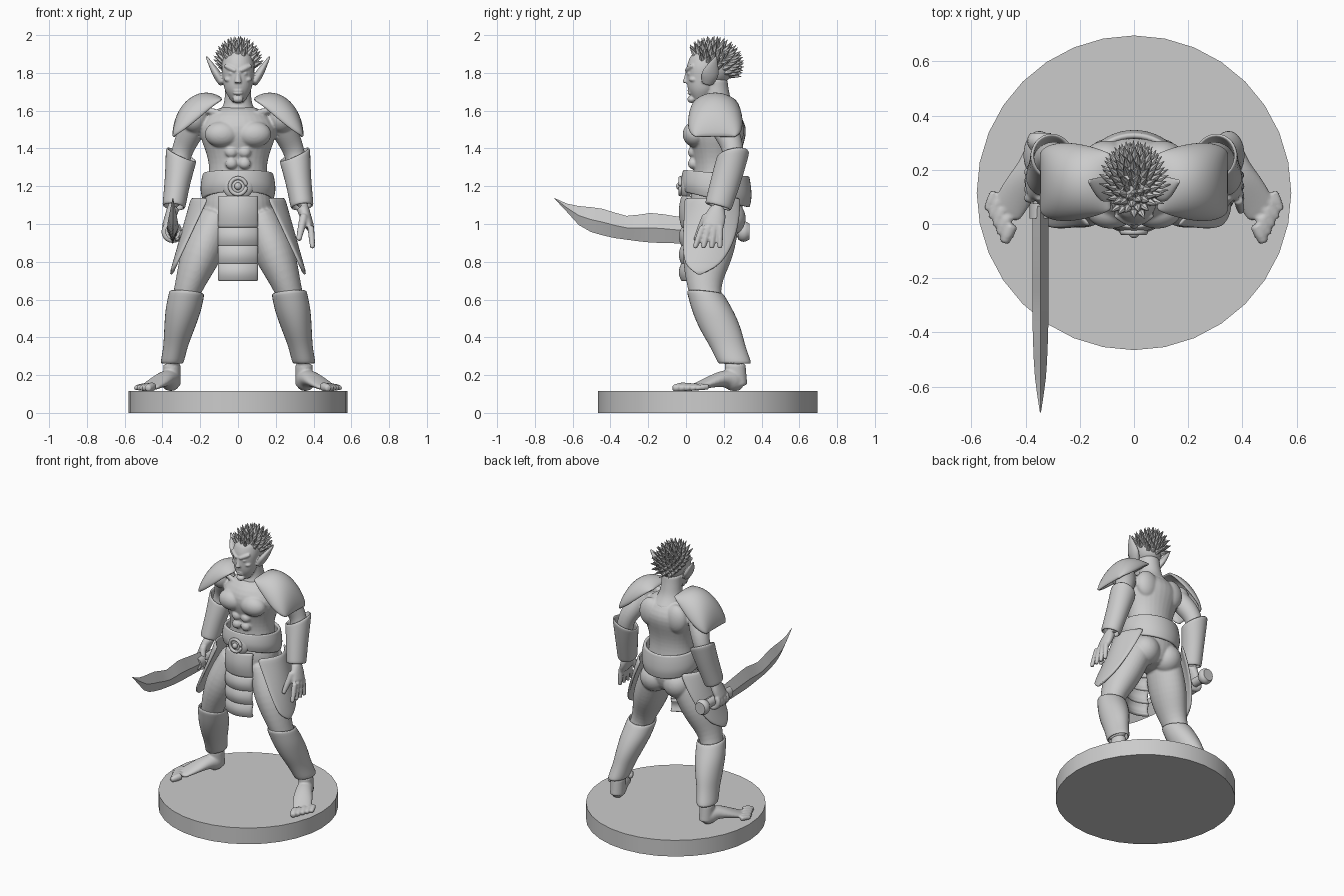
import bpy, bmesh, math
from mathutils import Vector, Matrix

cube = bpy.data.objects.get("Cube")
if cube:
    bpy.data.objects.remove(cube, do_unlink=True)

GREY = (.6, .6, .6, 1)
material = bpy.data.materials.new("plain grey")
material.use_nodes = True
material.diffuse_color = GREY
material.node_tree.nodes["Principled BSDF"].inputs["Base Color"].default_value = GREY

X_AXIS, Y_AXIS, Z_AXIS = Matrix.Identity(3)
SIDES = {"left": 1, "right": -1}
STEPS = 12

# Joints of the left side, mirrored for the right
SHOULDER, ELBOW, WRIST = (.2, .16, 1.58), (.3, .25, 1.37), (.34, .17, 1.09)
PALM, HIP, KNEE = (.38, .14, .98), (.1, .16, 1.07), (.27, .1, .64)
ANKLE, HEEL, INSTEP, TOES = (.35, .26, .26), (.34, .3, .15), (.38, .2, .18), (.48, .03, .13)
GRIP = Vector((-.345, .15, .96))
WAIST = .16


def ramp(values, t):
    """Smooth interpolation through evenly spaced values."""
    last = len(values) - 1
    i = min(int(t * last), last - 1)
    f = t * last - i
    a, b = values[i], values[i + 1]
    before = values[i - 1] if i else a * 2 - b
    after = values[i + 2] if i + 1 < last else b * 2 - a
    h = f * f * (3 - 2 * f)
    slope_in, slope_out = (b - before) / 2, (after - a) / 2
    return a * (1 - h) + b * h + slope_in * (f * (1 - f) ** 2) - slope_out * (f * f * (1 - f))


def limb(bm, path, radii, flat=(1, 1), side=1, sides=16, axis=None, ref=None, caps=True):
    """Loft ellipses along a path; flat is the depth to width ratio."""
    path = [Vector((side * x, y, z)) for x, y, z in path]
    centres = [ramp(path, k / STEPS) for k in range(STEPS + 1)]
    if ref is None:
        span = path[-1] - path[0]
        ref = Y_AXIS if abs(span.z) > span.length / 2 else Z_AXIS
    rings = []
    for k, centre in enumerate(centres):
        along = axis or centres[min(k + 1, STEPS)] - centres[max(k - 1, 0)]
        across = along.cross(ref).normalized()
        depth = across.cross(along).normalized() * ramp(flat, k / STEPS)
        radius = ramp(radii, k / STEPS)
        angles = [math.tau * j / sides for j in range(sides)]
        rings.append([bm.verts.new(centre + radius * (across * math.cos(a) + depth * math.sin(a)))
                      for a in angles])
    for low, high in zip(rings, rings[1:]):
        for j in range(sides):
            bm.faces.new((low[j - 1], low[j], high[j], high[j - 1]))
    if caps:
        bm.faces.new(rings[0])
        bm.faces.new(rings[-1])
    return rings


def ball(bm, centre, size, side=1):
    x, y, z = centre
    place = Matrix.Translation((side * x, y, z)) @ Matrix.Diagonal((*size, 1))
    bmesh.ops.create_uvsphere(bm, u_segments=16, v_segments=10, radius=1, matrix=place)


def sheet(bm, surface, side=1, cells=10):
    """Grid surface from a function of u and v."""
    grid = []
    for i in range(cells + 1):
        row = [surface(i / cells, j / cells) for j in range(cells + 1)]
        grid.append([bm.verts.new((side * x, y, z)) for x, y, z in row])
    for a, b in zip(grid, grid[1:]):
        for j in range(cells):
            bm.faces.new((a[j], a[j + 1], b[j + 1], b[j]))


def finish(bm, name, voxel=0, thickness=0, sharp=False):
    """Turn the mesh into an object, either rounded or with crisp edges."""
    bmesh.ops.recalc_face_normals(bm, faces=bm.faces)
    mesh = bpy.data.meshes.new(name)
    bm.to_mesh(mesh)
    bm.free()
    part = bpy.data.objects.new(name, mesh)
    bpy.context.collection.objects.link(part)
    mesh.materials.append(material)
    mesh.polygons.foreach_set("use_smooth", [True] * len(mesh.polygons))
    if sharp:
        bpy.ops.object.select_all(action="DESELECT")
        part.select_set(True)
        bpy.context.view_layer.objects.active = part
        bpy.ops.object.shade_smooth_by_angle(angle=math.radians(30))
        return
    if thickness:
        shell = part.modifiers.new("thickness", "SOLIDIFY")
        shell.thickness, shell.offset = thickness, 0
    rounding = part.modifiers.new("rounding", "SUBSURF")
    rounding.levels = rounding.render_levels = 1
    if voxel:
        merge = part.modifiers.new("merge", "REMESH")
        merge.mode, merge.voxel_size, merge.use_smooth_shade = "VOXEL", voxel, True
        soften = part.modifiers.new("soften", "SMOOTH")
        soften.factor, soften.iterations = .5, 3


# Round base
bm = bmesh.new()
bmesh.ops.create_cone(bm, cap_ends=True, segments=32, radius1=.58, radius2=.58, depth=.115,
                      matrix=Matrix.Translation((0, .115, .0575)))
finish(bm, "base", sharp=True)

# Body: torso, limbs, hands and feet merged into one skin
bm = bmesh.new()
limb(bm, [(0, WAIST, .95), (0, WAIST, 1.63)],
     (.12, .18, .185, .165, .155, .17, .205, .2, .09), flat=(.78, .78), axis=Z_AXIS)
for side in SIDES.values():
    ball(bm, (.085, .05, 1.475), (.095, .07, .07), side)      # chest
    ball(bm, (.1, .25, 1.5), (.085, .06, .1), side)           # shoulder blade
    ball(bm, (.23, .16, 1.56), (.075, .085, .08), side)       # shoulder
    ball(bm, (.09, .22, 1.03), (.1, .1, .1), side)            # buttock
    for height in (1.38, 1.32):
        ball(bm, (.035, .035, height), (.034, .026, .03), side)   # stomach
    limb(bm, [(.02, .07, 1.57), (.2, .13, 1.61)], (.016, .018), side=side)   # collar bone
    limb(bm, [SHOULDER, ELBOW, WRIST], (.066, .068, .056, .056, .036), side=side)
    limb(bm, [WRIST, PALM], (.034, .03, .025), (1.1, 1.9, 2.3), side)
    limb(bm, [(.35, .11, 1.05), (.32, .05, .91)], (.022, .02, .014), side=side)   # thumb
    limb(bm, [HIP, KNEE, ANKLE], (.1, .11, .072, .066, .047), (1.3, 1.2, 1.2), side)
    limb(bm, [ANKLE, (.35, .27, .14)], (.047, .047), (1.2, 1.2), side)
    limb(bm, [HEEL, INSTEP, TOES], (.035, .053, .056, .065, .06), (1, 1.1, .8, .45, .25), side)
    for i in range(5):
        tip = Vector((.48 + .016 * i, .03 * i - .07, .13))
        radius = .024 - .002 * i
        limb(bm, [tip + Vector((-.03, .07, .01)), tip], (radius, radius, radius * .7), side=side)
for i in range(4):
    # Spread fingers on the left, curled ones on the right
    limb(bm, [(.385, .09 + .03 * i, .99), (.395, .045 * (i + 1), .87)], (.018, .017, .013))
    curl = [2.2 + .85 * k for k in range(6)]
    limb(bm, [GRIP + Vector((math.cos(a), 0, math.sin(a))) * .045
              + Y_AXIS * .032 * (i - 1.7) for a in curl], (.018, .018), ref=Y_AXIS)
for v in bm.verts:
    v.co.z = max(v.co.z, .11)
finish(bm, "body", voxel=.007)

# Head with neck, face and pointed ears
bm = bmesh.new()
ball(bm, (0, .125, 1.84), (.09, .12, .1))
limb(bm, [(0, .08, 1.64), (0, .1, 1.9)], (.03, .07, .083, .088, .07), (1.06, 1.06), axis=Z_AXIS)
limb(bm, [(0, .15, 1.77), (0, .18, 1.56)], (.07, .07, .08, .12), axis=Z_AXIS)
limb(bm, [(0, .01, 1.82), (0, 0, 1.745)], (.011, .013, .021))     # nose
for height in (1.706, 1.692):
    ball(bm, (0, .02, height), (.028, .013, .007))                # lips
ball(bm, (0, .03, 1.66), (.03, .024, .02))                        # chin
for side in SIDES.values():
    limb(bm, [(.01, 0, 1.81), (.07, .035, 1.84)], (.01, .014, .01), side=side)   # brow
    ball(bm, (.035, .02, 1.796), (.016, .014, .009), side)        # eye
    ball(bm, (.05, .04, 1.765), (.024, .024, .015), side)         # cheek
    limb(bm, [(.08, .11, 1.74), (.17, .16, 1.89)], (.02, .023, .015, .004), (1.5, 2, 2, 1.5),
         side, ref=Y_AXIS)                                        # ear
finish(bm, "head", voxel=.005)

# Spiky hair: a cap with cones spread evenly over it
bm = bmesh.new()
crown, cap = Vector((0, .14, 1.84)), Vector((.09, .12, .107))
ball(bm, crown, cap)
COUNT = 190
for i in range(COUNT):
    height, turn = 1 - 2 * (i + .5) / COUNT, i * math.pi * (3 - math.sqrt(5))
    reach = math.sqrt(1 - height * height)
    outward = Vector((reach * math.cos(turn), reach * math.sin(turn), height))
    root = crown + outward * cap
    if root.z > max(1.785, 1.92 - .55 * root.y):
        aim = (outward + Vector((0, .25, .35))).normalized()
        place = Matrix.Translation(root + aim * .017) @ aim.to_track_quat("Z", "Y").to_matrix().to_4x4()
        bmesh.ops.create_cone(bm, cap_ends=True, segments=6, radius1=.019, radius2=.001,
                              depth=.066, matrix=place)
finish(bm, "hair", sharp=True)


# Armour plates and guards, left and right
def shoulder_plate(u, v):
    arc, fold, swell = 2.1 * (1 - u), (v - .5) * math.pi, math.sin(math.pi * u)
    return (.17 + .17 * math.cos(arc), .155 + (.1 + .04 * swell) * math.sin(fold),
            1.46 + .23 * math.sin(arc) - .14 * swell * (1 - math.cos(fold)))


def hip_plate(u, v):
    across = 2 * u - 1
    reach = .145 * math.sqrt(1 - v ** 3) + .004
    return (.24 + .115 * v - .085 * across ** 2 * (1 - v),
            .14 - .07 * v * v + reach * across, 1.14 - .41 * v)


def guard(name, path, radii, flat, side, rim, axis=None):
    """Open sleeve whose upper rim leans outward and backward."""
    bm = bmesh.new()
    start = Vector(path[0])
    for k, ring in enumerate(limb(bm, path, radii, flat, side, axis=axis, caps=False)):
        fade = (1 - k / STEPS) ** 2
        for v in ring:
            out, back = v.co.x * side - start.x, v.co.y - start.y
            v.co.z += fade * (rim[0] * out + rim[1] * back)
    finish(bm, name, thickness=.014)


for label, side in SIDES.items():
    for name, surface in (("shoulder_plate", shoulder_plate), ("hip_plate", hip_plate)):
        bm = bmesh.new()
        sheet(bm, surface, side)
        finish(bm, label + "_" + name, thickness=.018)
    guard(label + "_forearm_guard", [ELBOW, WRIST], (.077, .063, .055), (1.1, 1.2, 1.2),
          side, (.3, .45))
    guard(label + "_shin_guard", [KNEE, ANKLE], (.088, .088, .075, .06, .055),
          (1.05, 1.2, 1.4, 1.5, 1.5), side, (.1, -.1), -Z_AXIS)

# Belt, dipping at the back
bm = bmesh.new()
for k, ring in enumerate(limb(bm, [(0, WAIST, 1.13), (0, WAIST, 1.27)], (.18, .19, .187, .177),
                              (.94, .94), sides=24, axis=Z_AXIS, caps=False)):
    for v in ring:
        v.co.z -= (.25 - .15 * k / STEPS) * (v.co.y - WAIST)
finish(bm, "belt", thickness=.02)

# Buckle: boss, ring and stud
bm = bmesh.new()
ball(bm, (0, 0, 1.2), (.085, .032, .075))
ball(bm, (0, -.035, 1.2), (.02, .018, .02))
circle = [math.tau * k / STEPS for k in range(STEPS + 1)]
limb(bm, [(.045 * math.cos(a), -.03, 1.2 + .045 * math.sin(a)) for a in circle],
     (.012, .012), sides=8, ref=Y_AXIS)
finish(bm, "buckle")

# Front apron of hanging plates
edges = (1.15, .98, .885, .79, .7)
for i, (top, low) in enumerate(zip(edges, edges[1:])):
    bm = bmesh.new()
    sheet(bm, lambda u, v: (.21 * (u - .5), .04 * (2 * u - 1) ** 2 - .014 * math.sin(math.pi * v) - .012,
                            top + (low - top) * v))
    finish(bm, f"apron_plate_{i}", thickness=.025)

# Curved sword held forward
bm = bmesh.new()
spine = (1.135, 1.045, 1.01, .98, .98, .97, .96)
limb(bm, [(GRIP.x, .127 * i - .695, z) for i, z in enumerate(spine)],
     (.002, .02, .027, .03, .03, .03, .03), (1, 2.5, 2.6, 2.1, 2.6, 2.4, 2.2),
     sides=4, axis=Y_AXIS, ref=Z_AXIS)
finish(bm, "sword_blade", sharp=True)
for name, front, back, radii in (("guard", .02, .075, (.04, .04)), ("grip", .06, .3, (.028, .028)),
                                 ("pommel", .275, .335, (.038, .048, .048, .038))):
    bm = bmesh.new()
    limb(bm, [(GRIP.x, front, GRIP.z), (GRIP.x, back, GRIP.z)], radii, (1.1, 1.1))
    finish(bm, "sword_" + name, sharp=True)
